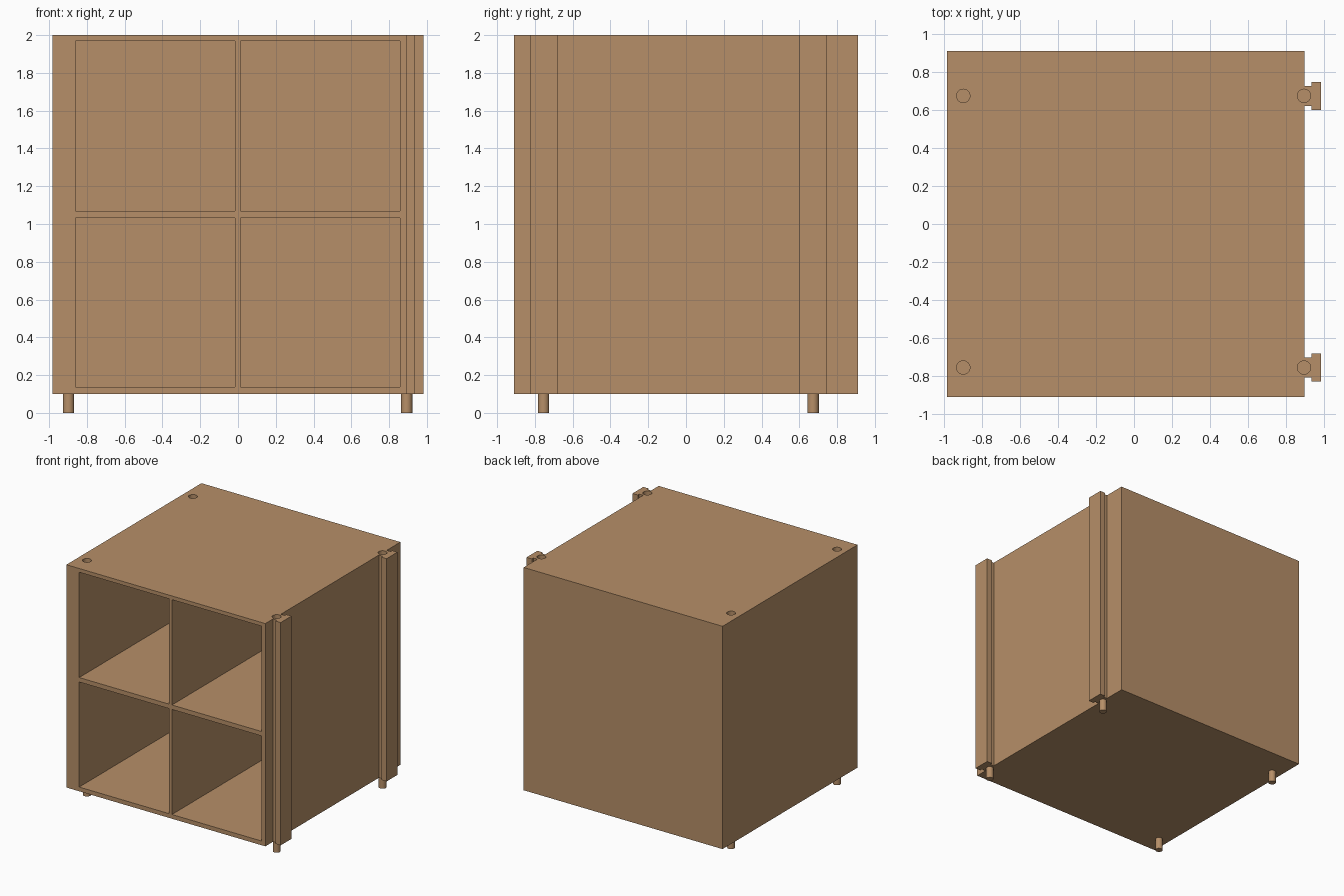
import bpy, bmesh
from mathutils import Matrix, Vector

if "Cube" in bpy.data.objects:
    bpy.data.objects.remove(bpy.data.objects["Cube"])

wood = bpy.data.materials.new("light wood")
wood.diffuse_color = (0.47, 0.275, 0.138, 1)
wood.use_nodes = True
wood.node_tree.nodes["Principled BSDF"].inputs["Base Color"].default_value = wood.diffuse_color

Z0, Z1 = 0.10, 2.0             # underside and top of the cabinet
LEFT, RIGHT, HALF_D = -0.982, 0.895, 0.91
RAIL_Y = (-0.754, 0.673)       # centres of the side rails and pegs
PEG_X = (-0.897, 0.893)


def finish(name, bm, helper=False):
    bmesh.ops.recalc_face_normals(bm, faces=bm.faces)
    me = bpy.data.meshes.new(name)
    bm.to_mesh(me)
    bm.free()
    me.materials.append(wood)
    ob = bpy.data.objects.new(name, me)
    bpy.context.collection.objects.link(ob)
    if helper:
        ob.hide_render = True
        ob.display_type = 'WIRE'
    return ob


def add_box(bm, lo, hi):
    lo, hi = Vector(lo), Vector(hi)
    m = Matrix.Translation((lo + hi) / 2) @ Matrix.Diagonal((*(hi - lo), 1))
    bmesh.ops.create_cube(bm, size=1, matrix=m)


def add_cylinder(bm, x, y, z0, z1, r):
    bmesh.ops.create_cone(bm, cap_ends=True, segments=32, radius1=r, radius2=r,
                          depth=z1 - z0,
                          matrix=Matrix.Translation((x, y, (z0 + z1) / 2)))


# Cabinet block: plan outline with two T-shaped rails on the right side
outline = [(LEFT, HALF_D), (LEFT, -HALF_D), (RIGHT, -HALF_D)]
for y in RAIL_Y:
    outline += [(RIGHT, y - 0.053), (0.932, y - 0.053), (0.932, y - 0.073),
                (0.982, y - 0.073), (0.982, y + 0.073), (0.932, y + 0.073),
                (0.932, y + 0.053), (RIGHT, y + 0.053)]
outline.append((RIGHT, HALF_D))
bm = bmesh.new()
base = bm.faces.new([bm.verts.new((x, y, Z0)) for x, y in outline])
ext = bmesh.ops.extrude_face_region(bm, geom=[base], use_keep_orig=True)
bmesh.ops.translate(bm, vec=(0, 0, Z1 - Z0),
                    verts=[v for v in ext["geom"] if isinstance(v, bmesh.types.BMVert)])
cabinet = finish("cabinet", bm)

# Four open compartments
bm = bmesh.new()
for x0, x1 in ((-0.861, -0.016), (0.014, 0.858)):
    for z0, z1 in ((0.136, 1.032), (1.07, 1.968)):
        add_box(bm, (x0, -1.1, z0), (x1, HALF_D - 0.035, z1))
compartments = finish("compartment_cutter", bm, True)

# Peg sockets in the top
bm = bmesh.new()
for x in PEG_X:
    for y in RAIL_Y:
        add_cylinder(bm, x, y, Z1 - 0.11, Z1 + 0.1, 0.035)
sockets = finish("socket_cutter", bm, True)

for cutter in (compartments, sockets):
    mod = cabinet.modifiers.new(cutter.name, 'BOOLEAN')
    mod.operation = 'DIFFERENCE'
    mod.solver = 'EXACT'
    mod.object = cutter

# Pegs that stand under the cabinet
for x, side in zip(PEG_X, ("left", "right")):
    for y, end in zip(RAIL_Y, ("front", "back")):
        bm = bmesh.new()
        add_cylinder(bm, x, y, 0, Z0, 0.03)
        peg = finish(f"{end}_{side}_peg", bm)
        for p in peg.data.polygons:
            p.use_smooth = len(p.vertices) == 4
        for e in peg.data.edges:
            a, b = (peg.data.vertices[i].co.z for i in e.vertices)
            e.use_edge_sharp = abs(a - b) < 1e-4
